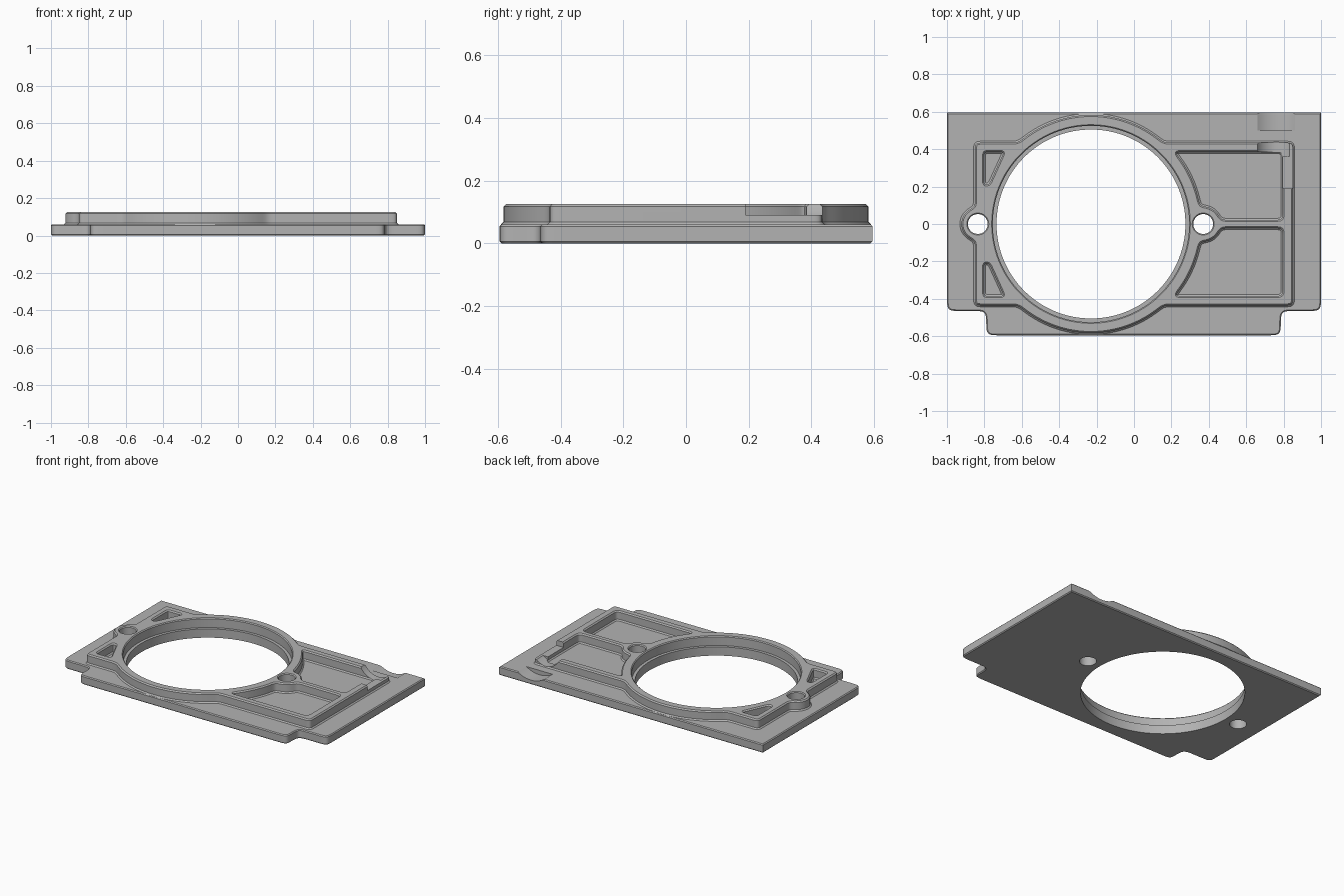
import bpy, bmesh
from math import sin, cos, radians, degrees, asin, ceil
from mathutils import Vector

if "Cube" in bpy.data.objects:
    bpy.data.objects.remove(bpy.data.objects["Cube"])

grey = bpy.data.materials.new("plain_grey")
grey.use_nodes = True
grey.diffuse_color = (0.45, 0.45, 0.45, 1)
grey.node_tree.nodes["Principled BSDF"].inputs["Base Color"].default_value = (0.45, 0.45, 0.45, 1)

RING_X, PIN_L, PIN_R = -0.23, -0.835, 0.37


def arc(cx, r, a, b, step=0.012):
    """Points on a circle centred on the x axis, from angle a to b."""
    n = max(3, ceil(abs(radians(b - a)) * r / step))
    angles = [radians(a + (b - a) * i / n) for i in range(n + 1)]
    return [(cx + r * cos(t), r * sin(t)) for t in angles]


def circle(cx, r, step):
    return [Vector(p) for p in arc(cx, r, 0, 360, step)[:-1]]


def soften(points, passes, sharp_above=9):
    """Round the corners of a closed outline, keeping straight runs straight."""
    pts = [Vector(p) for p in points]
    fine = []
    for a, b in zip(pts, pts[1:] + pts[:1]):
        n = ceil((b - a).length / 0.01 - 0.3)
        fine += [a.lerp(b, i / n) for i in range(n)] if n > 0 else []
    for _ in range(passes):
        fine = [p if p.y > sharp_above else (fine[i - 1] + p * 2 + fine[(i + 1) % len(fine)]) / 4
                for i, p in enumerate(fine)]
    keep = []
    for i, p in enumerate(fine):
        u, v = p - fine[i - 1], fine[(i + 1) % len(fine)] - p
        if abs(u.x * v.y - u.y * v.x) > 0.004 * u.length * v.length:
            keep.append(p)
    return keep


def offset(loop, d):
    """Move a loop to its left, into the material."""
    out = []
    for i, p in enumerate(loop):
        u = (p - loop[i - 1]).normalized()
        v = (loop[(i + 1) % len(loop)] - p).normalized()
        n1, n2 = Vector((-u.y, u.x)), Vector((-v.y, v.x))
        out.append(p + (n1 + n2) * d / max(0.3, 1 + n1.dot(n2)))
    return out


def ccw(loop):
    area = sum(loop[i - 1].x * p.y - p.x * loop[i - 1].y for i, p in enumerate(loop))
    return loop if area > 0 else loop[::-1]


def slab(name, loops):
    """Flat part from (outline, edge profile) pairs: first is outside, the rest are openings."""
    bm = bmesh.new()
    caps = [[], []]
    for k, (loop, profile) in enumerate(loops):
        loop = ccw(loop) if k == 0 else ccw(loop)[::-1]
        rings = [[bm.verts.new((p.x, p.y, z)) for p in offset(loop, d)] for z, d in profile]
        n = len(loop)
        for lo, hi in zip(rings, rings[1:]):
            for i in range(n):
                j = (i + 1) % n
                bm.faces.new((lo[i], lo[j], hi[j], hi[i]))
        for cap, ring in zip(caps, (rings[0], rings[-1])):
            cap += [bm.edges.get((ring[i - 1], ring[i])) for i in range(n)]
    for cap, up in zip(caps, (-1, 1)):
        bmesh.ops.triangle_fill(bm, use_beauty=True, edges=cap, normal=(0, 0, up))
    bmesh.ops.recalc_face_normals(bm, faces=bm.faces)
    me = bpy.data.meshes.new(name)
    bm.to_mesh(me)
    bm.free()
    ob = bpy.data.objects.new(name, me)
    bpy.context.collection.objects.link(ob)
    me.materials.append(grey)
    return ob


def cut(ob, cutter):
    mod = ob.modifiers.new("cut", 'BOOLEAN')
    mod.operation, mod.solver, mod.object = 'DIFFERENCE', 'EXACT', cutter
    bpy.ops.object.select_all(action='DESELECT')
    bpy.context.view_layer.objects.active = ob
    ob.select_set(True)
    bpy.ops.object.modifier_apply(modifier=mod.name)
    bpy.data.objects.remove(cutter)


def groove(x, z, r, y0, y1):
    bpy.ops.mesh.primitive_cylinder_add(vertices=96, radius=r, depth=y1 - y0,
                                        location=(x, (y0 + y1) / 2, z), rotation=(radians(90), 0, 0))
    ob = bpy.context.object
    ob.data.materials.append(grey)
    return ob


# Base plate with two notched front corners
half = [(1, 0.595), (-1, 0.595), (-1, -0.465), (-0.79, -0.465), (-0.79, -0.595)]
base_outline = soften(half + [(0.785, -0.595), (0.785, -0.465), (1, -0.465)], 14, 0.5)
# Sharp back corners
base_edge = [(0, 0.006), (0.006, 0), (0.054, 0), (0.06, 0.006)]
plain = [(0, 0), (0.06, 0)]
pins = [circle(x, 0.053, 0.01) for x in (PIN_L, PIN_R)]
base = slab("base_plate", [(base_outline, base_edge), (circle(RING_X, 0.505, 0.02), plain)]
            + [(p, plain) for p in pins])

# Raised frame: rectangle merged with the ring and the left pin boss
R, W, H = 0.583, 0.85, 0.435
a = degrees(asin(H / R))
outline = [(W, -H), (W, H)] + arc(RING_X, R, a, 180 - a) + [(-W, H)]
outline += arc(PIN_L, 0.09, 99.6, 260.4) + [(-W, -H)] + arc(RING_X, R, 180 + a, 360 - a)
edge = [(0.055, -0.008), (0.06, -0.008), (0.068, 0), (0.117, 0), (0.125, 0.008)]
bore = [(0.055, 0), (0.119, 0), (0.125, 0.006)]

# Pockets: large ones beside the right pin, small corner ones on the left
top = degrees(asin(0.385 / 0.59))
large = arc(RING_X, 0.59, top, 9.1) + arc(PIN_R, 0.095, 100.6, 13.4)
large += [(0.795, 0.022), (0.795, 0.385)]
small = [(-0.802, 0.385), (-0.695, 0.385), (-0.775, 0.21), (-0.802, 0.21)]
openings = [(circle(RING_X, 0.525, 0.02), bore)] + [(p, bore) for p in pins]
for side in (1, -1):
    for shape, passes in ((large, 6), (small, 3)):
        openings.append((soften([(x, y * side) for x, y in shape], passes), edge))
frame = slab("raised_frame", [(soften(outline, 6), edge)] + openings)

# Lowered stretch of the right rim
bpy.ops.mesh.primitive_cube_add(size=1, location=(0.85, 0.34, 0.19))
step = bpy.context.object
step.scale = (0.12, 0.3, 0.2)
step.data.materials.append(grey)
cut(frame, step)

# Cable groove through the back wall and the plate edge
cut(frame, groove(0.76, 0.178, 0.113, 0.36, 0.48))
cut(base, groove(0.76, 0.21, 0.18, 0.5, 0.7))

for ob in (base, frame):
    bpy.ops.object.select_all(action='DESELECT')
    ob.select_set(True)
    bpy.context.view_layer.objects.active = ob
    bpy.ops.object.shade_smooth_by_angle(angle=radians(28))
